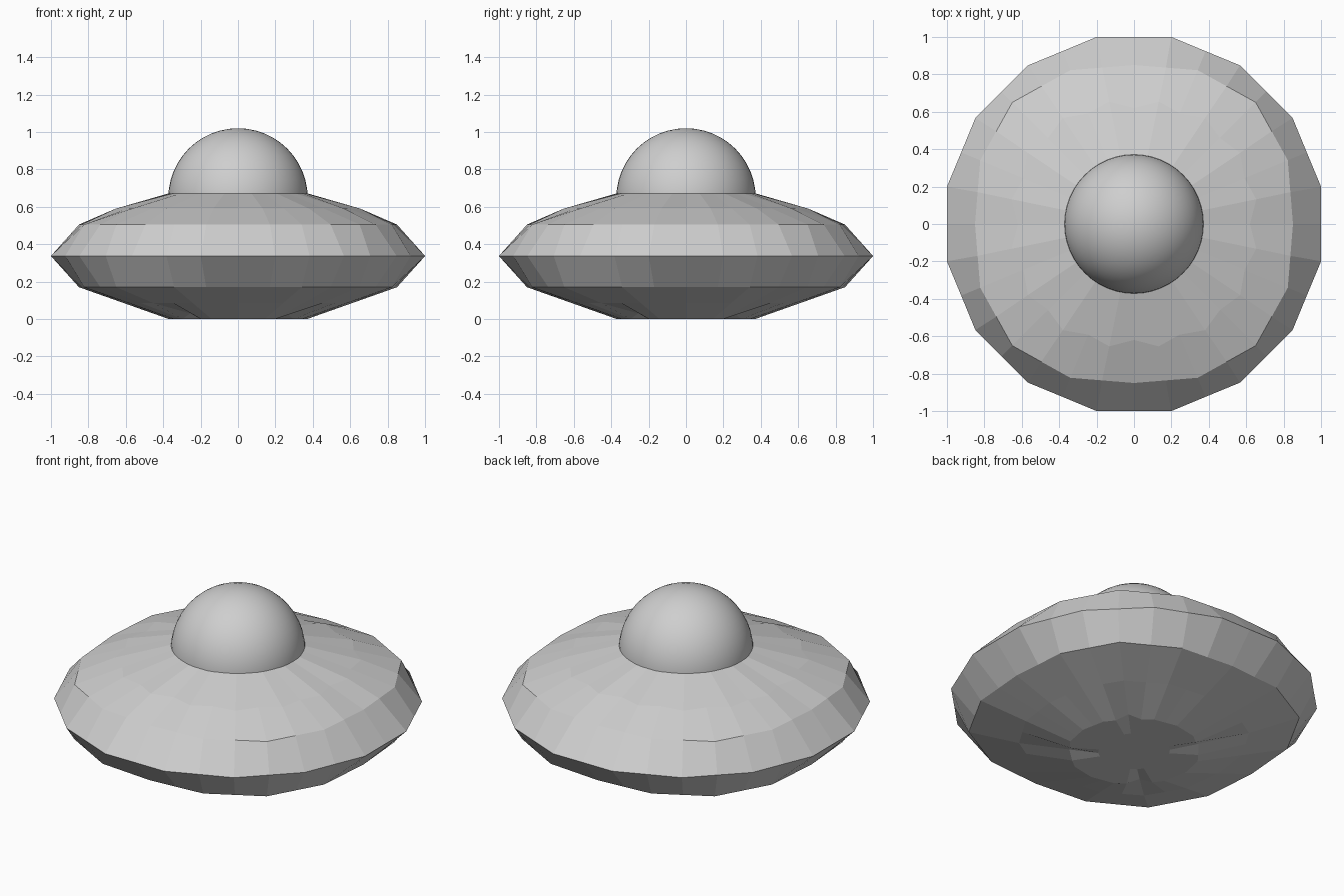
import bpy
import bmesh
from math import cos, sin, pi

cube = bpy.data.objects.get("Cube")
if cube:
    bpy.data.objects.remove(cube, do_unlink=True)

SEGMENTS = 32


def make_material(name, colour):
    mat = bpy.data.materials.new(name)
    mat.use_nodes = True
    mat.diffuse_color = colour
    mat.node_tree.nodes["Principled BSDF"].inputs["Base Color"].default_value = colour
    return mat


grey = make_material("light grey metal", (0.62, 0.62, 0.62, 1))


def add_ring(bm, z, radii, odd_scale=None, lift=0.0):
    """Rounded-square ring: radii at 0, 22.5 and 45 degrees, repeated round the hull.
    Odd points sit on the chord between neighbours unless odd_scale is given;
    lift raises the points on the diagonals."""
    pattern = [radii[0], radii[1], radii[2], radii[1]]
    points = []
    for i in range(SEGMENTS // 2):
        a = i * pi / 8
        r = pattern[i % 4]
        points.append((r * cos(a), r * sin(a)))
    verts = []
    for i, (x, y) in enumerate(points):
        nx, ny = points[(i + 1) % len(points)]
        k = odd_scale or 1.0
        up = lift if i % 4 == 2 else 0.0
        verts.append(bm.verts.new((x, y, z + up)))
        verts.append(bm.verts.new(((x + nx) / 2 * k, (y + ny) / 2 * k, z)))
    return verts


# Faceted saucer hull, lofted from the belly up to the dome seat
bm = bmesh.new()
rings = [
    add_ring(bm, 0.0, (0.2, 0.2, 0.2)),
    add_ring(bm, 0.0, (0.37, 0.37, 0.36), lift=0.03),
    add_ring(bm, 0.085, (0.61, 0.63, 0.64)),
    add_ring(bm, 0.17, (0.85, 0.89, 0.92)),
    add_ring(bm, 0.337, (1.0, 1.0, 1.0), odd_scale=1.04),
    add_ring(bm, 0.505, (0.85, 0.89, 0.92)),
    add_ring(bm, 0.59, (0.62, 0.64, 0.65), odd_scale=1.08),
    add_ring(bm, 0.672, (0.37, 0.375, 0.375)),
]
for low, high in zip(rings, rings[1:]):
    for i in range(SEGMENTS):
        j = (i + 1) % SEGMENTS
        bm.faces.new((low[i], low[j], high[j], high[i]))
bm.faces.new(list(reversed(rings[0])))
bm.faces.new(rings[-1])
bmesh.ops.recalc_face_normals(bm, faces=bm.faces)
mesh = bpy.data.meshes.new("saucer_hull")
bm.to_mesh(mesh)
bm.free()
mesh.materials.append(grey)
hull = bpy.data.objects.new("saucer_hull", mesh)
bpy.context.collection.objects.link(hull)

# Smooth cockpit dome seated in the hull
bpy.ops.mesh.primitive_uv_sphere_add(segments=48, ring_count=24, radius=0.373,
                                     location=(0, 0, 0.647))
dome = bpy.context.object
dome.name = "cockpit_dome"
dome.data.materials.append(grey)
bpy.ops.object.shade_smooth()
